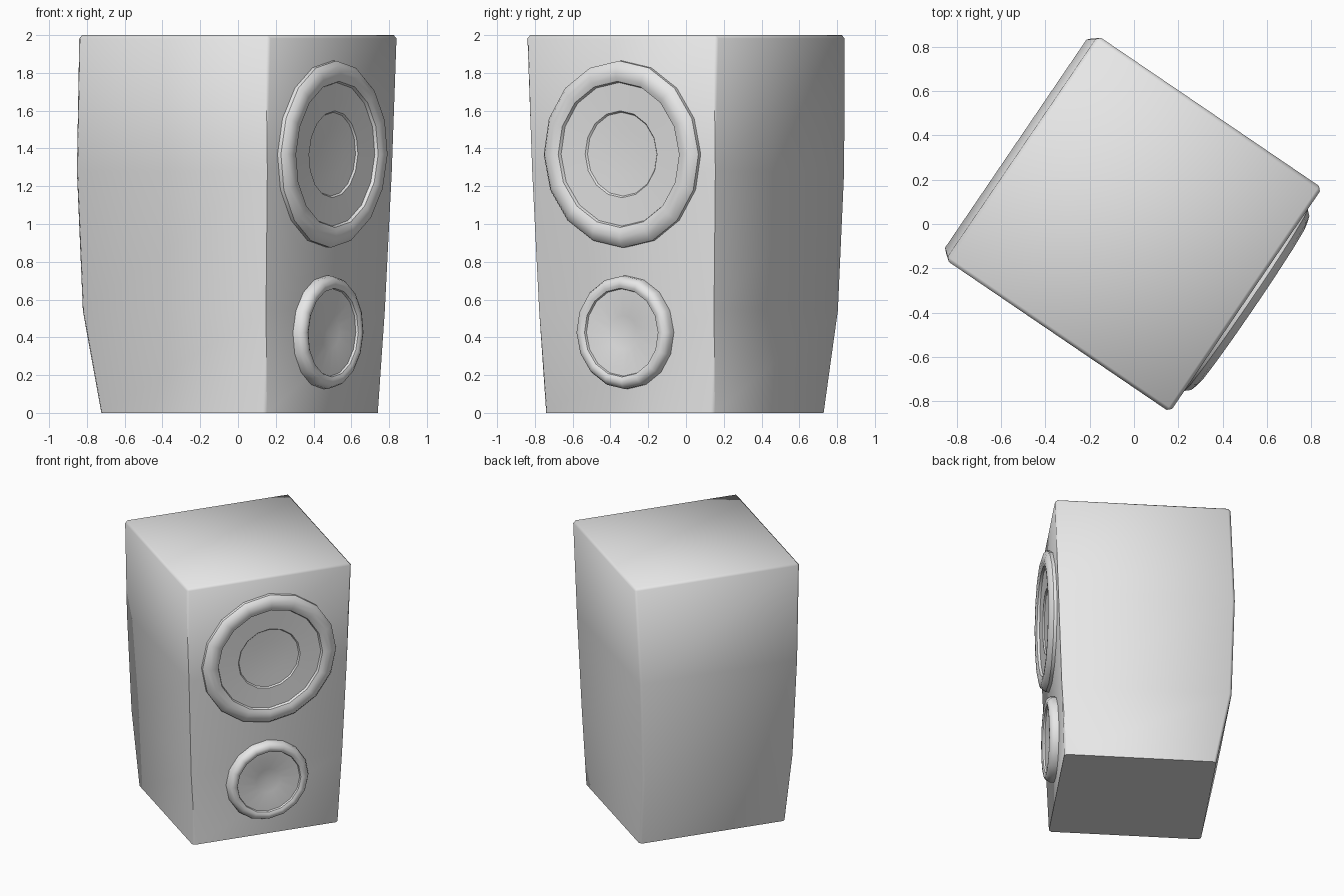
import bpy, bmesh, math
from mathutils import Matrix, Vector

if "Cube" in bpy.data.objects:
    bpy.data.objects.remove(bpy.data.objects["Cube"])

TURN = Matrix.Rotation(math.radians(-34.2), 4, 'Z')   # whole speaker is turned
F_BOT, F_TOP = 0.54, 0.612                             # half size at floor and top
TILT = math.atan((F_TOP - F_BOT) / 2)

grey = bpy.data.materials.new("plain_grey")
grey.diffuse_color = (0.8, 0.8, 0.8, 1)
grey.use_nodes = True
grey.node_tree.nodes["Principled BSDF"].inputs["Base Color"].default_value = grey.diffuse_color


def half(z):
    return F_BOT + (F_TOP - F_BOT) * z / 2


def finish(name, bm, angle):
    bmesh.ops.recalc_face_normals(bm, faces=bm.faces)
    bm.transform(TURN)
    me = bpy.data.meshes.new(name)
    bm.to_mesh(me)
    bm.free()
    me.materials.append(grey)
    ob = bpy.data.objects.new(name, me)
    bpy.context.collection.objects.link(ob)
    bpy.ops.object.select_all(action='DESELECT')
    ob.select_set(True)
    bpy.context.view_layer.objects.active = ob
    bpy.ops.object.shade_smooth_by_angle(angle=math.radians(angle))
    return ob


# Cabinet: tapered box with a bowed back
bm = bmesh.new()
rings = []
for z, back in ((0, -0.52), (0.54, -0.625), (1.28, -0.645), (2, -0.612)):
    f = half(z)
    rings.append([bm.verts.new(p) for p in
                  ((f, -f, z), (f, f, z), (back, f, z), (back, -f, z))])
for a, b in zip(rings, rings[1:]):
    for i in range(4):
        j = (i + 1) % 4
        bm.faces.new((a[i], a[j], b[j], b[i]))
bm.faces.new(rings[0][::-1])
bm.faces.new(rings[-1])
# soften the corner posts and the top rim
posts = {frozenset((a[i], b[i])) for a, b in zip(rings, rings[1:]) for i in range(4)}
top = set(rings[-1])
edges = [e for e in bm.edges if frozenset(e.verts) in posts or set(e.verts) <= top]
bmesh.ops.bevel(bm, geom=edges, offset=0.018, segments=1, affect='EDGES')
finish("cabinet", bm, 50)


# Drivers: profiles of (radius, height) spun about the front face normal
def spin(name, profile, zc, sides=16):
    n = Vector((math.cos(TILT), 0, -math.sin(TILT)))
    t = Vector((math.sin(TILT), 0, math.cos(TILT)))
    v = Vector((0, 1, 0))
    c = Vector((half(zc), 0, zc))
    bm = bmesh.new()
    loops = []
    for r, h in profile:
        if r == 0:
            loops.append([bm.verts.new(c + n * h)] * sides)
            continue
        loops.append([bm.verts.new(c + n * h + r * (math.cos(a) * v + math.sin(a) * t))
                      for a in (2 * math.pi * i / sides for i in range(sides))])
    for a, b in zip(loops, loops[1:]):
        for i in range(sides):
            j = (i + 1) % sides
            quad = [a[i], a[j], b[j], b[i]]
            bm.faces.new(list(dict.fromkeys(quad)))
    ob = finish(name, bm, 40)
    # open shells: make sure the faces look outwards
    out = TURN.to_3x3() @ n
    if sum(p.normal.dot(out) * p.area for p in ob.data.polygons) < 0:
        ob.data.flip_normals()


spin("woofer_ring", [(0.495, -0.01), (0.495, 0.022), (0.475, 0.045), (0.44, 0.056),
                     (0.41, 0.054), (0.387, 0.045), (0.38, 0.028)], 1.37)
spin("woofer_cone", [(0.38, 0.028), (0.23, 0.022), (0.222, 0.012), (0.12, 0.007),
                     (0, 0.005)], 1.37)
spin("tweeter_ring", [(0.3, -0.01), (0.3, 0.03), (0.288, 0.052), (0.268, 0.063),
                      (0.25, 0.062), (0.235, 0.055), (0.231, 0.042)], 0.427)
spin("tweeter_cone", [(0.231, 0.042), (0.09, 0.034), (0, 0.012)], 0.427)
